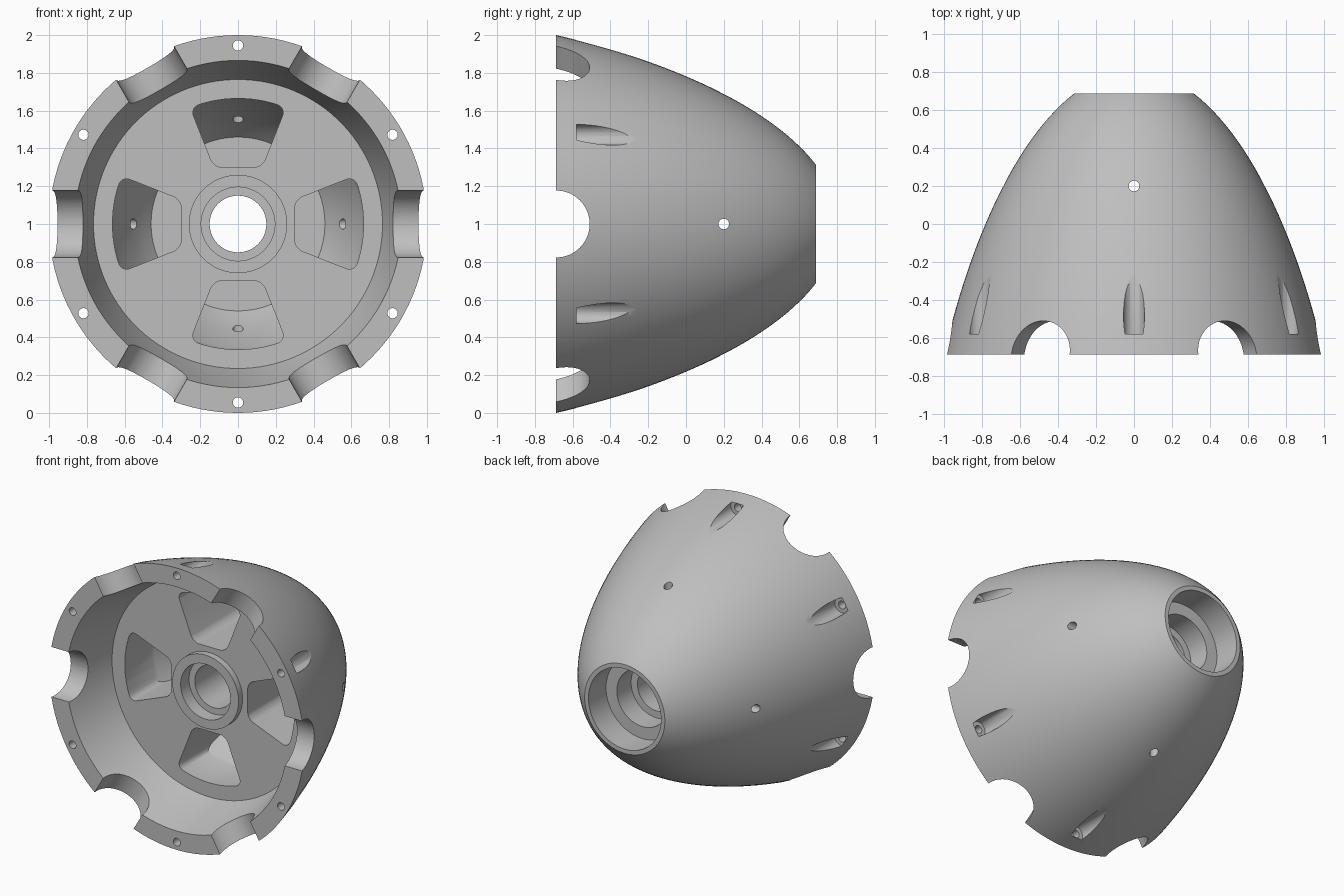
import bpy, bmesh, math
from mathutils import Matrix, Vector

cube = bpy.data.objects.get("Cube")
if cube:
    bpy.data.objects.remove(cube, do_unlink=True)

FRONT, BACK = -0.687, 0.687
SEGMENTS = 128

grey = bpy.data.materials.new("light_grey")
grey.use_nodes = True
colour = (0.52, 0.52, 0.52, 1)
grey.diffuse_color = colour
grey.node_tree.nodes["Principled BSDF"].inputs["Base Color"].default_value = colour


def to_object(name, bm):
    bmesh.ops.recalc_face_normals(bm, faces=bm.faces)
    mesh = bpy.data.meshes.new(name)
    bm.to_mesh(mesh)
    bm.free()
    obj = bpy.data.objects.new(name, mesh)
    bpy.context.collection.objects.link(obj)
    mesh.materials.append(grey)
    return obj


def revolve(name, profile, closed):
    """Spin (radius, y) points around the y axis."""
    bm = bmesh.new()
    verts = [bm.verts.new((r, y, 0)) for r, y in profile]
    pairs = list(zip(verts, verts[1:]))
    if closed:
        pairs.append((verts[-1], verts[0]))
    edges = [bm.edges.new(p) for p in pairs]
    bmesh.ops.spin(bm, geom=verts + edges, cent=(0, 0, 0), axis=(0, 1, 0),
                   angle=math.tau, steps=SEGMENTS, use_merge=True)
    bmesh.ops.remove_doubles(bm, verts=bm.verts, dist=1e-5)
    return to_object(name, bm)


def cylinder(name, radius, start, end, sides=32):
    """Capped cylinder between two points."""
    a, b = Vector(start), Vector(end)
    turn = (b - a).to_track_quat('Z', 'Y').to_matrix().to_4x4()
    bm = bmesh.new()
    bmesh.ops.create_cone(bm, cap_ends=True, segments=sides, radius1=radius, radius2=radius,
                          depth=(b - a).length, matrix=Matrix.Translation((a + b) / 2) @ turn)
    return to_object(name, bm)


def boolean(target, cutter, operation='DIFFERENCE', keep=False):
    mod = target.modifiers.new("cut", 'BOOLEAN')
    mod.operation, mod.solver, mod.object = operation, 'EXACT', cutter
    bpy.context.view_layer.objects.active = target
    bpy.ops.object.modifier_apply(modifier=mod.name)
    if not keep:
        bpy.data.objects.remove(cutter, do_unlink=True)


def around(angle):
    return Matrix.Rotation(-math.radians(angle), 4, 'Y')


def pocket_prism():
    """Fan-shaped prism with rounded corners, pointing along +x."""
    outer, half = 0.665, math.radians(22.3)
    arc = [(outer * math.cos(t), outer * math.sin(t))
           for t in [half * (i / 4 - 1) for i in range(9)]]
    outline = [(0.3, 0.128), (0.3, -0.128)] + arc
    bm = bmesh.new()
    face = bm.faces.new([bm.verts.new((x, -0.44, z)) for x, z in outline])
    corners = [face.verts[i] for i in (0, 1, 2, len(outline) - 1)]
    bmesh.ops.bevel(bm, geom=corners, offset=0.045, segments=6, profile=0.5, affect='VERTICES')
    ext = bmesh.ops.extrude_face_region(bm, geom=bm.faces[:])
    bmesh.ops.translate(bm, vec=(0, 0.9, 0),
                        verts=[v for v in ext["geom"] if isinstance(v, bmesh.types.BMVert)])
    return to_object("pocket_cutter", bm)


# Domed shell: outer curve, stepped rear bore, hub and front cavity
ctrl = [Vector(p) for p in ((1.0, FRONT), (0.89, -0.2), (0.66, 0.42), (0.315, BACK))]
dome = []
for i in range(33):
    t = i / 32
    p = sum((c * w for c, w in zip(ctrl, ((1 - t) ** 3, 3 * t * (1 - t) ** 2,
                                          3 * t * t * (1 - t), t ** 3))), Vector((0, 0)))
    dome.append(tuple(p))
bore = [(0.285, BACK), (0.285, 0.49), (0.2, 0.49), (0.2, 0.33), (0.15, 0.33),
        (0.15, -0.27), (0.195, -0.27), (0.195, -0.365), (0.26, -0.365), (0.26, -0.32)]
cavity = [(0.765, -0.32), (0.794, -0.41), (0.832, -0.55), (0.866, FRONT)]
shell = revolve("domed_shell", dome + bore + cavity, True)

# Four deep pockets whose outer wall follows the dome
core = revolve("pocket_core", [(0, -0.5), (0.72, -0.5), (0.72, -0.16), (0.69, -0.08), (0.655, 0),
                               (0.61, 0.1), (0.555, 0.2), (0.51, 0.27), (0.46, 0.33), (0, 0.33)], False)
core.hide_render = True
for k in range(4):
    prism = pocket_prism()
    prism.data.transform(around(90 * k))
    boolean(prism, core, 'INTERSECT', keep=True)
    boolean(shell, prism)
bpy.data.objects.remove(core, do_unlink=True)

# Cross holes through shell and hub
for d in (Vector((1, 0, 0)), Vector((0, 0, 1))):
    for s in (-1, 1):
        boolean(shell, cylinder("cross_hole", 0.028, d * s * 0.05 + Vector((0, 0.2, 0)),
                                d * s * 1.1 + Vector((0, 0.2, 0)), 24))

# Rim notches, screw holes and screw slots
for k in range(6):
    notch = cylinder("rim_notch", 0.177, (0.6, FRONT, 0), (1.2, FRONT, 0), 64)
    notch.data.transform(around(60 * k))
    boolean(shell, notch)
    for radius, y0, y1 in ((0.055, -0.58, 0.1), (0.027, -0.8, -0.5)):
        hole = cylinder("screw_cutter", radius, (0.945, y0, 0), (0.945, y1, 0))
        hole.data.transform(around(60 * k + 30))
        boolean(shell, hole)

# Stand on the ground and shade
shell.data.transform(Matrix.Translation((0, 0, 1)))
bpy.ops.object.select_all(action='DESELECT')
shell.select_set(True)
bpy.context.view_layer.objects.active = shell
bpy.ops.object.shade_smooth_by_angle(angle=math.radians(30))
